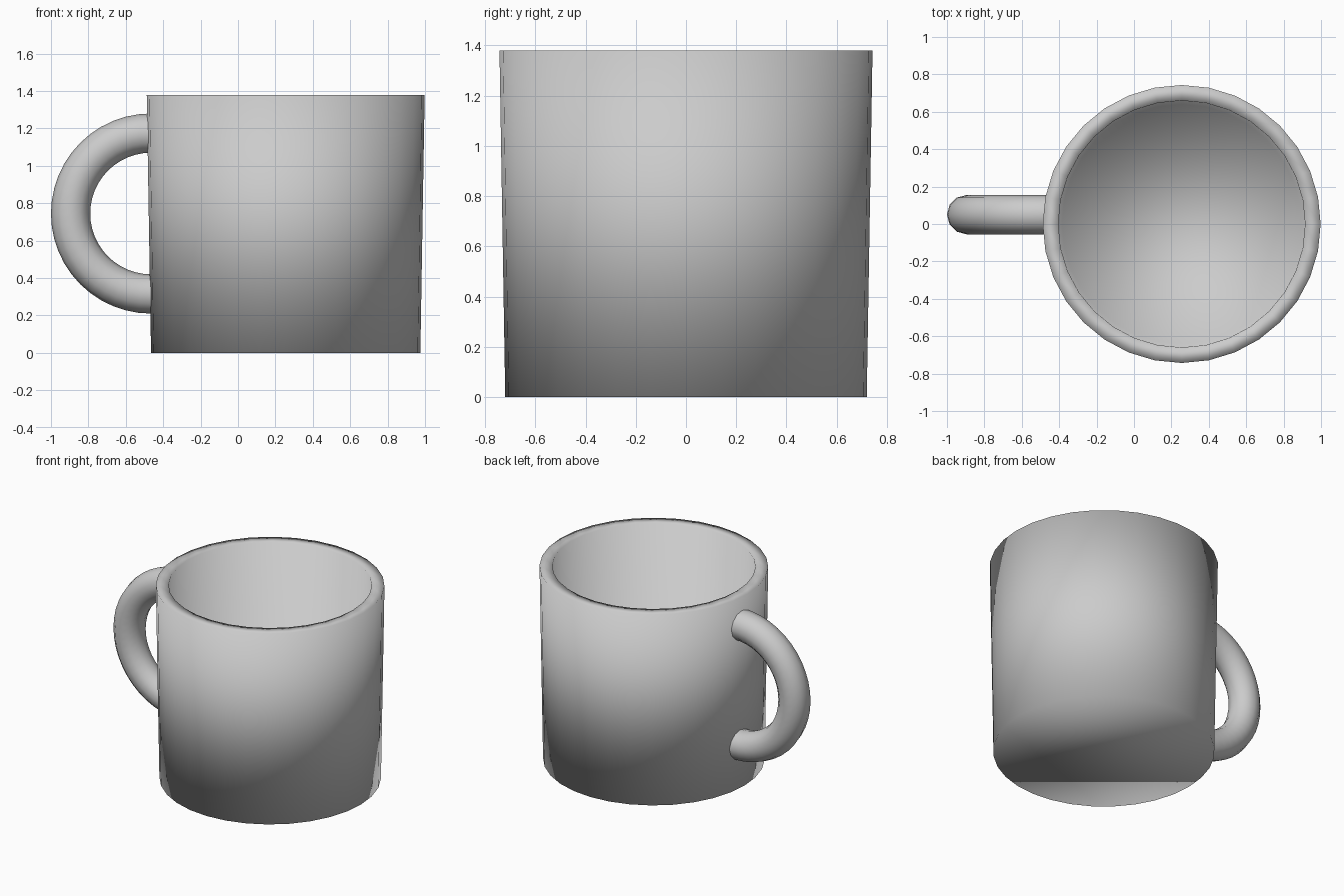
import bpy, bmesh, math
from mathutils import Matrix

if "Cube" in bpy.data.objects:
    bpy.data.objects.remove(bpy.data.objects["Cube"])

SIDES = 32
CX = 0.255


def finish(bm, name):
    bmesh.ops.remove_doubles(bm, verts=bm.verts, dist=1e-5)
    bmesh.ops.recalc_face_normals(bm, faces=bm.faces)
    for f in bm.faces:
        f.smooth = True
    mesh = bpy.data.meshes.new(name)
    bm.to_mesh(mesh)
    bm.free()
    obj = bpy.data.objects.new(name, mesh)
    bpy.context.collection.objects.link(obj)
    return obj


# Mug body: closed tapered wall with outer base and inner floor, (radius, z)
profile = [(0.72, 0), (0.743, 1.38), (0.66, 1.38), (0.64, 0.08)]
bm = bmesh.new()
rings = []
for r, z in profile:
    rings.append([bm.verts.new((CX + r * math.cos(a), r * math.sin(a), z))
                  for a in (2 * math.pi * i / SIDES for i in range(SIDES))])
for lo, hi in zip(rings, rings[1:]):
    for i in range(SIDES):
        j = (i + 1) % SIDES
        bm.faces.new((lo[i], lo[j], hi[j], hi[i]))
bm.faces.new(rings[0][::-1])
bm.faces.new(rings[-1])
finish(bm, "mug_body")

# Handle: round section swept through a half circle, then run into the wall
centre = (-0.465, 0.05, 0.745)
bm = bmesh.new()
section = Matrix.Translation((-0.465, 0.05, 0.745 + 0.43)) @ Matrix.Rotation(math.pi / 2, 4, 'Y')
circle = bmesh.ops.create_circle(bm, segments=12, radius=0.105, matrix=section)
bmesh.ops.spin(bm, geom=circle["verts"] + bm.edges[:], cent=centre, axis=(0, -1, 0),
               angle=math.pi, steps=24)
ends = [e for e in bm.edges if e.is_boundary]
ext = bmesh.ops.extrude_edge_only(bm, edges=ends)
bmesh.ops.translate(bm, vec=(0.03, 0, 0),
                    verts=[v for v in ext["geom"] if isinstance(v, bmesh.types.BMVert)])
finish(bm, "handle")
